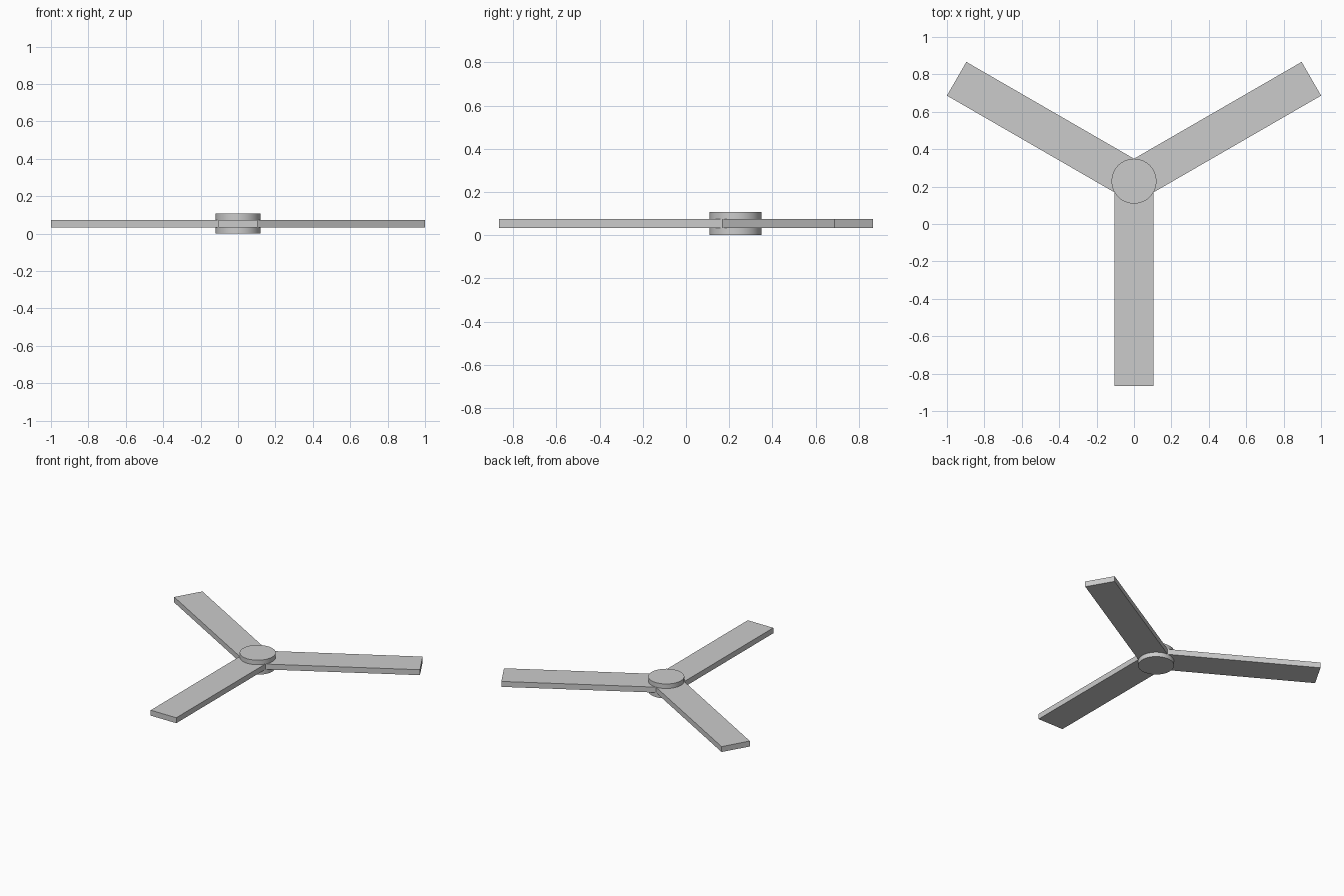
import bpy
import math
from mathutils import Matrix, Vector

cube = bpy.data.objects.get("Cube")
if cube:
    bpy.data.objects.remove(cube, do_unlink=True)

CENTRE = Vector((0, 0.229, 0.0535))
HUB_RADIUS, HUB_HEIGHT = 0.12, 0.107
LENGTH, WIDTH, THICKNESS = 1.095, 0.208, 0.04

grey = bpy.data.materials.new("light_grey")
grey.use_nodes = True
colour = (0.6, 0.6, 0.6, 1)
grey.diffuse_color = colour
grey.node_tree.nodes["Principled BSDF"].inputs["Base Color"].default_value = colour

# Round hub
bpy.ops.mesh.primitive_cylinder_add(vertices=64, radius=HUB_RADIUS, depth=HUB_HEIGHT, location=CENTRE)
hub = bpy.context.object
hub.name = "hub"
hub.data.materials.append(grey)
bpy.ops.object.shade_smooth_by_angle(angle=math.radians(30))

# Three flat blades, each running outward from the hub axis
for name, degrees in (("front_blade", -90), ("left_blade", 30), ("right_blade", 150)):
    bpy.ops.mesh.primitive_cube_add(size=1)
    blade = bpy.context.object
    blade.name = name
    shape = Matrix.Translation((LENGTH / 2, 0, 0)) @ Matrix.Diagonal((LENGTH, WIDTH, THICKNESS, 1))
    blade.data.transform(shape)
    blade.location = CENTRE
    blade.rotation_euler.z = math.radians(degrees)
    blade.data.materials.append(grey)
